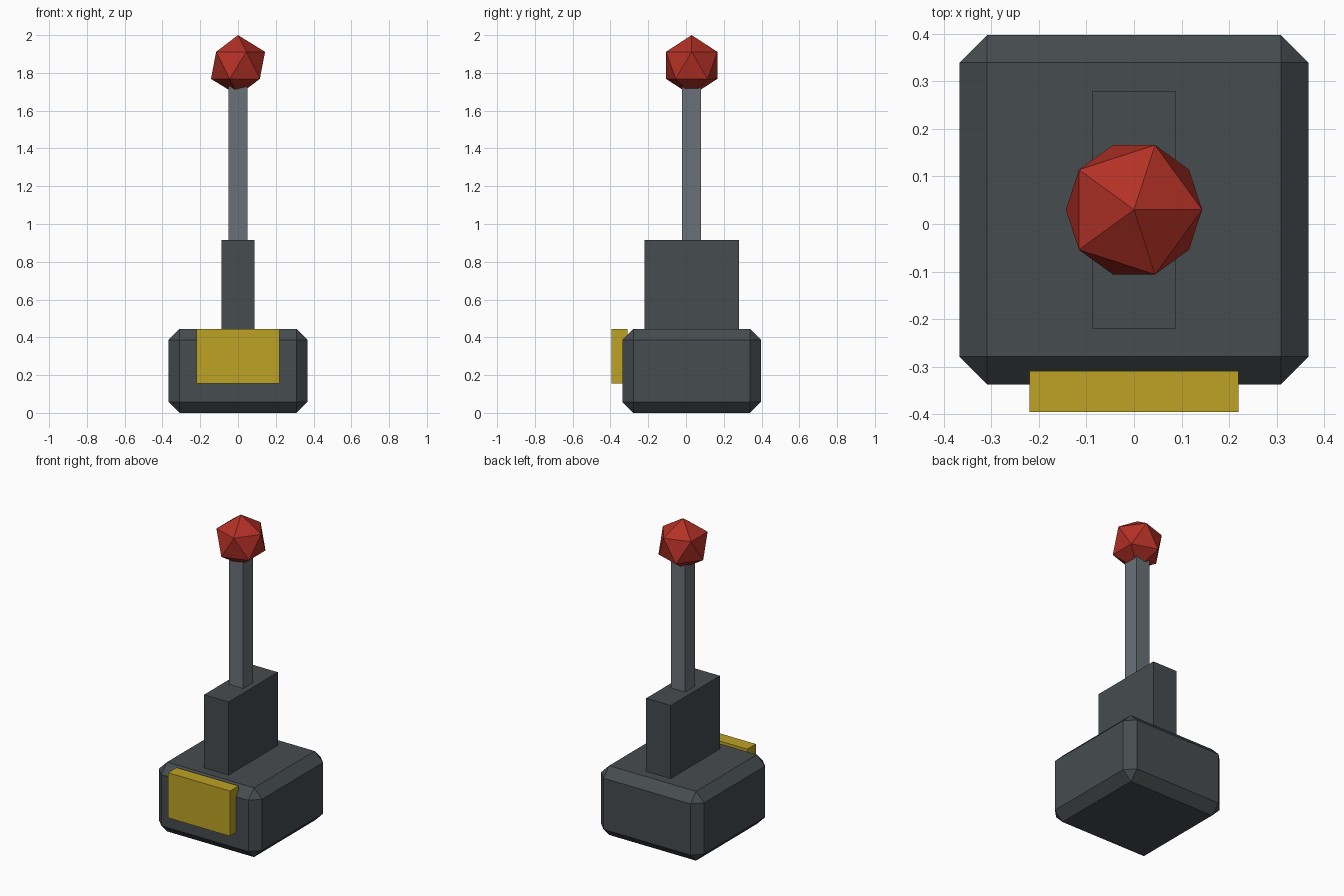
import bpy

default = bpy.data.objects.get("Cube")
if default:
    bpy.data.objects.remove(default, do_unlink=True)

AXIS_Y = 0.03  # the lever and housing share this depth


def material(name, rgb):
    mat = bpy.data.materials.new(name)
    mat.use_nodes = True
    colour = (*rgb, 1.0)
    mat.diffuse_color = colour
    mat.node_tree.nodes["Principled BSDF"].inputs["Base Color"].default_value = colour
    return mat


def box(name, size, centre_y, bottom, mat):
    bpy.ops.mesh.primitive_cube_add(size=1, location=(0, centre_y, bottom + size[2] / 2))
    obj = bpy.context.object
    obj.name = name
    obj.scale = size
    bpy.ops.object.transform_apply(location=False, rotation=False, scale=True)
    obj.data.materials.append(mat)
    return obj


charcoal = material("charcoal", (0.061, 0.072, 0.078))
steel = material("steel_grey", (0.145, 0.165, 0.19))
yellow = material("mustard_yellow", (0.51, 0.36, 0.018))
red = material("knob_red", (0.45, 0.03, 0.019))

# Chamfered base housing
base = box("base_housing", (0.734, 0.734, 0.445), AXIS_Y, 0, charcoal)
bevel = base.modifiers.new("chamfer", "BEVEL")
bevel.width = 0.058
bevel.segments = 1

# Upright block, lever rod and front plate
box("upright_block", (0.174, 0.5, 0.535), AXIS_Y, 0.38, charcoal)
box("lever_rod", (0.1, 0.1, 0.89), AXIS_Y, 0.86, steel)
box("front_plate", (0.44, 0.087, 0.29), -0.352, 0.155, yellow)

# Faceted knob
bpy.ops.mesh.primitive_ico_sphere_add(subdivisions=1, radius=0.16, location=(0, AXIS_Y, 1.84))
knob = bpy.context.object
knob.name = "lever_knob"
knob.data.materials.append(red)
